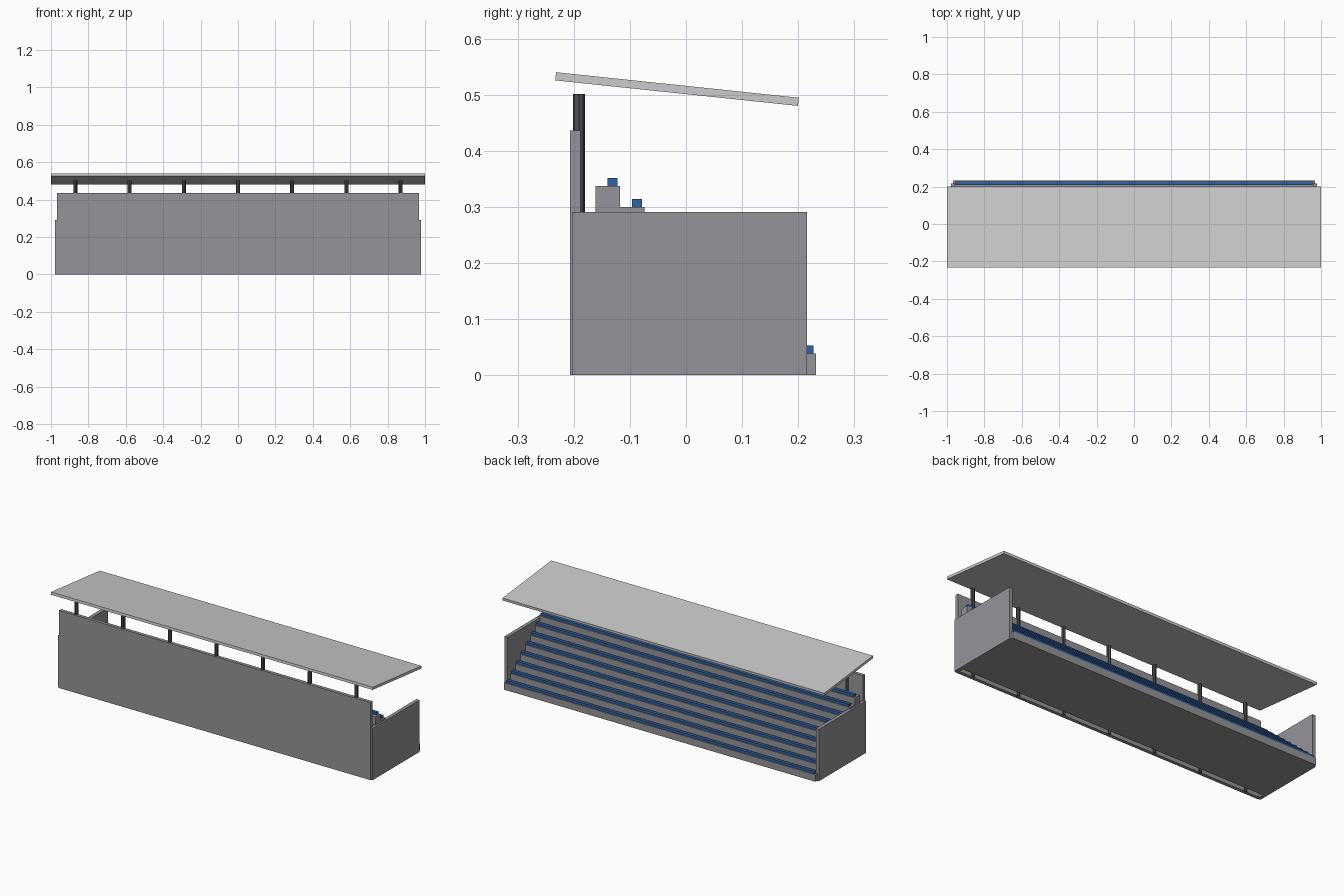
import bpy, math

if "Cube" in bpy.data.objects:
    bpy.data.objects.remove(bpy.data.objects["Cube"])


def material(name, rgb):
    m = bpy.data.materials.new(name)
    m.diffuse_color = (*rgb, 1)
    m.use_nodes = True
    m.node_tree.nodes["Principled BSDF"].inputs["Base Color"].default_value = m.diffuse_color
    return m


concrete = material("concrete", (0.30, 0.30, 0.32))
blue = material("seat_blue", (0.03, 0.12, 0.36))
steel = material("dark_steel", (0.08, 0.08, 0.09))
roofing = material("roofing", (0.60, 0.61, 0.63))


def box(name, x, y, z, mat, tilt=0):
    """Box from (min, max) ranges on each axis."""
    centre = [(a + b) / 2 for a, b in (x, y, z)]
    bpy.ops.mesh.primitive_cube_add(size=1, location=centre)
    ob = bpy.context.object
    ob.name = name
    ob.scale = [b - a for a, b in (x, y, z)]
    ob.rotation_euler.x = tilt
    ob.data.materials.append(mat)
    return ob


ROWS = 9
DEPTH, RISE = 0.0437, 0.0373
EDGE, FIRST = 0.232, 0.039      # lowest step: open edge and height
BACK = -0.161

# Stepped terrace: one profile extruded along x
profile = [(BACK, 0), (EDGE, 0)]
for i in range(ROWS):
    edge, top = EDGE - i * DEPTH, FIRST + i * RISE
    profile += [(edge, top), (edge - DEPTH if i < ROWS - 1 else BACK, top)]
n = len(profile)
verts = [(x, y, z) for x in (-0.968, 0.968) for y, z in profile]
faces = [tuple(reversed(range(n))), tuple(range(n, 2 * n))]
faces += [(i, (i + 1) % n, n + (i + 1) % n, n + i) for i in range(n)]
mesh = bpy.data.meshes.new("terrace_steps")
mesh.from_pydata(verts, [], faces)
mesh.materials.append(concrete)
terrace = bpy.data.objects.new("terrace_steps", mesh)
bpy.context.collection.objects.link(terrace)

# Seat benches, one per row
for i in range(ROWS):
    edge, top = EDGE - i * DEPTH, FIRST + i * RISE
    box(f"seat_row_{i + 1}", (-0.958, 0.958), (edge - 0.0225, edge - 0.0045),
        (top, top + 0.014), blue)

# Rear and side walls
box("rear_wall", (-0.968, 0.968), (-0.207, -0.188), (0, 0.436), concrete)
box("side_wall_left", (-0.978, -0.958), (-0.203, 0.216), (0, 0.291), concrete)
box("side_wall_right", (0.958, 0.978), (-0.203, 0.216), (0, 0.291), concrete)

# Roof posts
for i in range(7):
    bpy.ops.mesh.primitive_cylinder_add(vertices=8, radius=0.0107, depth=0.501,
                                        location=((i - 3) * 0.29, -0.191, 0.2505))
    post = bpy.context.object
    post.name = f"roof_post_{i + 1}"
    post.data.materials.append(steel)

# Sloping roof slab
box("roof", (-1, 1), (-0.2335, 0.2015), (0.5027, 0.5173), roofing,
    tilt=math.radians(-6)).location = (0, -0.016, 0.51)
